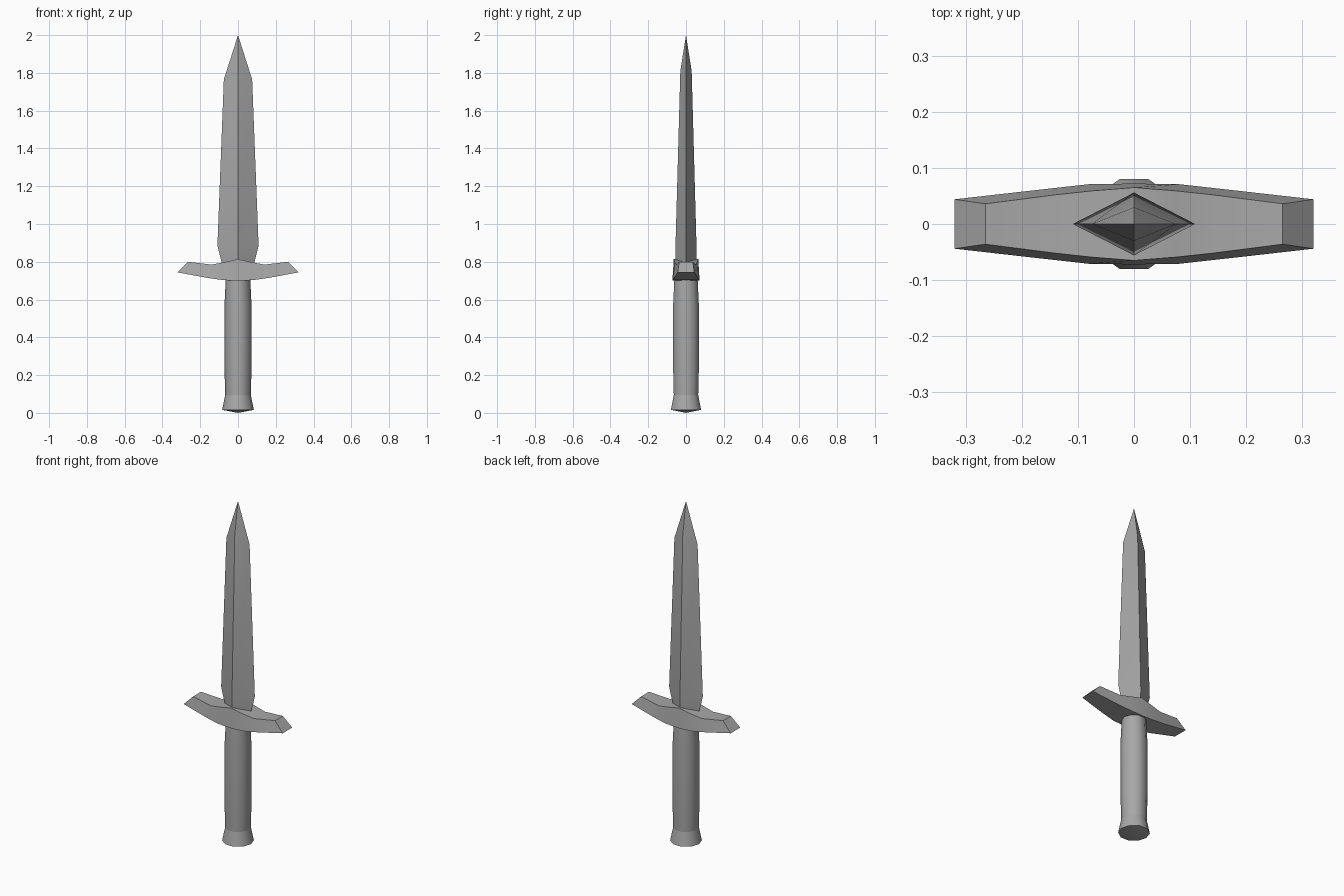
import bpy
from math import cos, sin, pi

if "Cube" in bpy.data.objects:
    bpy.data.objects.remove(bpy.data.objects["Cube"])

# Dark grey shared by every part
steel = bpy.data.materials.new("dark_grey")
steel.diffuse_color = (0.39, 0.39, 0.39, 1)
steel.use_nodes = True
steel.node_tree.nodes["Principled BSDF"].inputs["Base Color"].default_value = steel.diffuse_color


def loft(name, rings, start_tip=None, end_tip=None, flip_normals=False, angle=40):
    """Skin equal-sized rings of points, closing each end with a face or a tip."""
    n = len(rings[0])
    verts = [p for ring in rings for p in ring]
    faces = []
    for r in range(len(rings) - 1):
        for i in range(n):
            j = (i + 1) % n
            faces.append((r * n + i, r * n + j, (r + 1) * n + j, (r + 1) * n + i))
    for tip, base, flip in ((start_tip, 0, True), (end_tip, (len(rings) - 1) * n, False)):
        loop = [base + i for i in range(n)]
        if flip:
            loop.reverse()
        if tip:
            verts.append(tip)
            faces += [(loop[i], loop[(i + 1) % n], len(verts) - 1) for i in range(n)]
        else:
            faces.append(loop)
    mesh = bpy.data.meshes.new(name)
    mesh.from_pydata(verts, [], faces)
    if flip_normals:
        mesh.flip_normals()
    mesh.materials.append(steel)
    obj = bpy.data.objects.new(name, mesh)
    bpy.context.collection.objects.link(obj)
    bpy.ops.object.select_all(action='DESELECT')
    obj.select_set(True)
    bpy.context.view_layer.objects.active = obj
    bpy.ops.object.shade_smooth_by_angle(angle=angle * pi / 180)


def decagons(profile):
    return [[(r * cos(k * pi / 5), r * sin(k * pi / 5), z) for k in range(10)] for r, z in profile]


# Pommel and grip: ten-sided turned profiles (radius, height)
loft("pommel", decagons([(0.084, 0.016), (0.068, 0.095)]), start_tip=(0, 0, 0))
loft("grip", decagons([(0.068, 0.095), (0.072, 0.25), (0.072, 0.56), (0.064, 0.73)]))

# Crossguard: half stations (top x, z, half depth; bottom x, z, half depth), mirrored
half = [(0, 0.814, 0.065, 0, 0.70, 0.072),
        (0.075, 0.797, 0.059, 0.08, 0.703, 0.071),
        (0.14, 0.785, 0.052, 0.17, 0.716, 0.061),
        (0.265, 0.80, 0.036, 0.32, 0.744, 0.044)]


def station(s, side):
    xt, zt, yt, xb, zb, yb = s
    return [(side * xt, -yt, zt), (side * xt, yt, zt), (side * xb, yb, zb), (side * xb, -yb, zb)]


loft("crossguard", [station(s, -1) for s in half[:0:-1]] + [station(s, 1) for s in half],
     flip_normals=True, angle=30)

# Blade: diamond section (half width, edge height, half thickness, ridge height)
sections = [(0.083, 0.78, 0.054, 0.78), (0.109, 0.885, 0.056, 0.87), (0.075, 1.765, 0.03, 1.81)]
loft("blade", [[(w, 0, ze), (0, t, zr), (-w, 0, ze), (0, -t, zr)] for w, ze, t, zr in sections],
     end_tip=(0, 0, 2.0))
